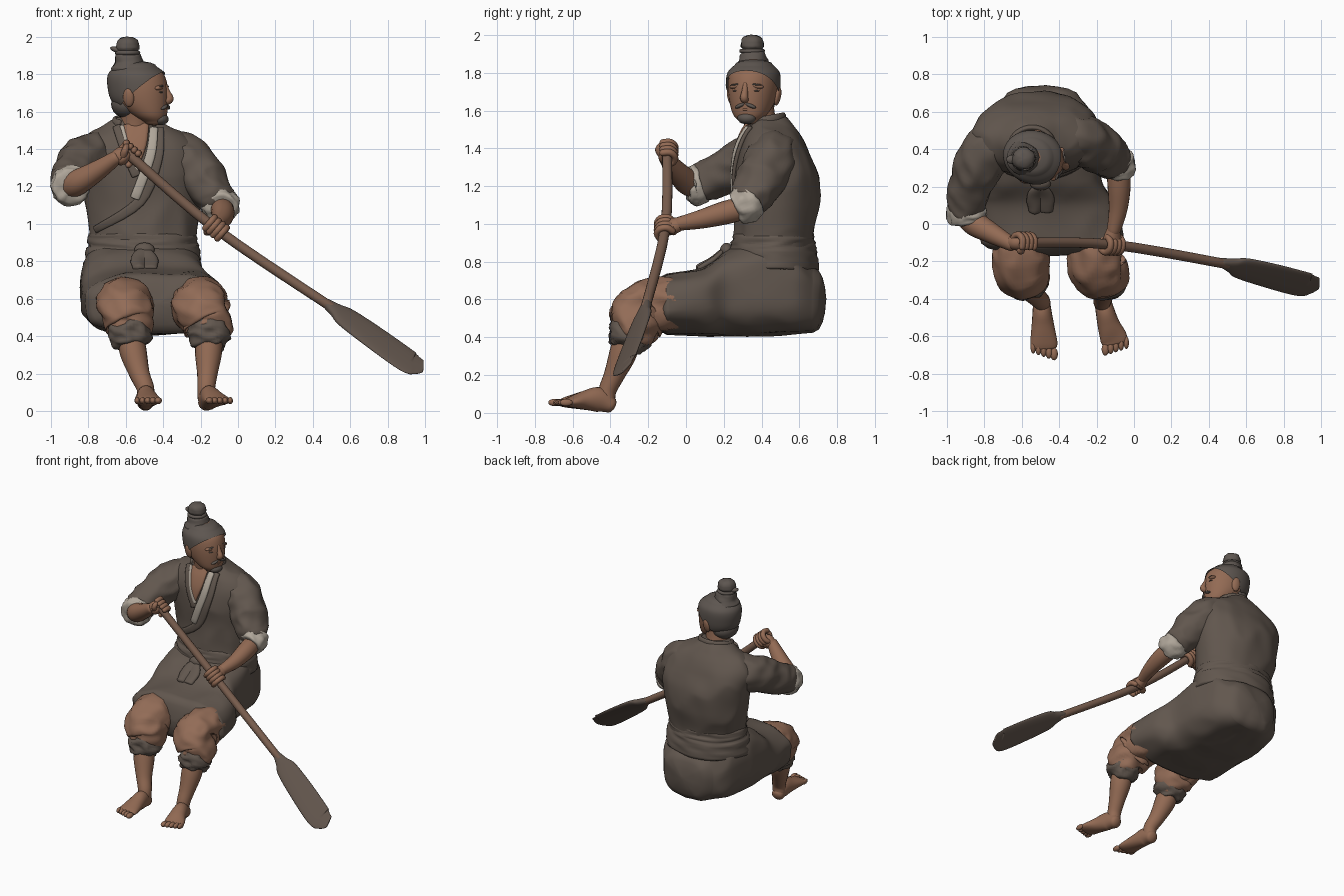
import bpy, bmesh, math
from mathutils import Vector, Matrix, noise
from mathutils.bvhtree import BVHTree

if "Cube" in bpy.data.objects:
    bpy.data.objects.remove(bpy.data.objects["Cube"])

X, Y, Z = Vector((1, 0, 0)), Vector((0, 1, 0)), Vector((0, 0, 1))


def material(name, *rgb):
    mat = bpy.data.materials.new(name)
    mat.use_nodes = True
    mat.diffuse_color = (*rgb, 1)
    mat.node_tree.nodes["Principled BSDF"].inputs["Base Color"].default_value = (*rgb, 1)
    return mat


cloth = material("dark cloth", .12, .094, .076)
hair = material("grey hair", .11, .092, .08)
skin = material("tanned skin", .29, .145, .088)
trouser = material("brown trousers", .29, .15, .095)
linen = material("pale linen", .43, .38, .32)
wood = material("handle wood", .19, .11, .075)
blade_wood = material("worn blade wood", .12, .09, .072)


def finish(name, bm, mat):
    bmesh.ops.recalc_face_normals(bm, faces=bm.faces)
    for face in bm.faces:
        face.smooth = True
    mesh = bpy.data.meshes.new(name)
    bm.to_mesh(mesh)
    bm.free()
    mesh.materials.append(mat)
    obj = bpy.data.objects.new(name, mesh)
    bpy.context.collection.objects.link(obj)
    return obj


def resample(points, steps):
    """Catmull-Rom through points of any dimension."""
    rows = [Vector(p) for p in points]
    last, out = len(rows) - 1, []
    for i in range(last):
        a, b, c, d = (rows[min(max(j, 0), last)] for j in range(i - 1, i + 3))
        for k in range(steps):
            t = k / steps
            out.append(b + ((c - a) * t + (a * 2 - b * 5 + c * 4 - d) * t ** 2
                            + (b * 3 - a - c * 3 + d) * t ** 3) / 2)
    return out + [rows[-1]]


def tube(name, points, mat, ref=Z, axis=None, n=20, steps=5, cap=.6, power=2,
         folds=0, grain=(9, 9, 9), matrix=Matrix(), cut=None):
    """Loft of ellipses; a point is x, y, z, half width and optionally half depth."""
    rows = resample([p if len(p) > 4 else (*p, p[-1]) for p in points], steps)
    centres = [Vector(r[:3]) for r in rows]
    rings = []
    for i, r in enumerate(rows):
        t = axis or (centres[min(i + 1, len(rows) - 1)] - centres[max(i - 1, 0)]).normalized()
        u = t.cross(ref).normalized()
        rings.append((centres[i], u * r[3], u.cross(t) * r[4], t * min(r[3], r[4]) * cap))
    dome = [math.radians(a) for a in (85, 65, 45, 25)]
    first, end = rings[0], rings[-1]
    shrink = lambda g, a, s: (g[0] + g[3] * math.sin(a) * s, g[1] * math.cos(a), g[2] * math.cos(a))
    rings = [shrink(first, a, -1) for a in dome] + rings + [shrink(end, a, 1) for a in dome[::-1]]
    bm = bmesh.new()
    loops = []
    for g in rings:
        loop = []
        for k in range(n):
            c, s = math.cos(math.tau * k / n), math.sin(math.tau * k / n)
            c, s = (math.copysign(abs(q) ** (2 / power), q) for q in (c, s))
            loop.append(bm.verts.new(matrix @ (g[0] + g[1] * c + g[2] * s)))
        loops.append(loop)
    for a, b in zip(loops, loops[1:]):
        for k in range(n):
            bm.faces.new((a[k - 1], a[k], b[k], b[k - 1]))
    bm.faces.new(loops[0])
    bm.faces.new(loops[-1][::-1])
    bmesh.ops.recalc_face_normals(bm, faces=bm.faces)
    if folds:
        bm.normal_update()
        for v in bm.verts:
            p = Vector(a * b for a, b in zip(v.co, grain))
            v.co += v.normal * folds * (.5 - abs(noise.noise(p)) * 2 + noise.noise(p * 2) * .4)
    if cut:
        bmesh.ops.bisect_plane(bm, geom=bm.verts[:] + bm.edges[:] + bm.faces[:],
                               plane_co=matrix @ cut[0], plane_no=matrix.to_3x3() @ cut[1],
                               clear_outer=True)
    return finish(name, bm, mat)


def ball(name, loc, size, mat, matrix=Matrix(), turn=0, axis="X"):
    bm = bmesh.new()
    bmesh.ops.create_uvsphere(bm, u_segments=20, v_segments=12, radius=1)
    place = Matrix.Translation(loc) @ Matrix.Rotation(turn, 4, axis) @ Matrix.Diagonal((*size, 1))
    bm.transform(matrix @ place)
    return finish(name, bm, mat)


# Robe: bodice, skirt and sash
robe = dict(n=72, steps=10, folds=.012)
bodice = tube("robe_bodice", [(-.51, .46, .86, .285, .21), (-.51, .465, .95, .285, .21),
              (-.51, .485, 1.1, .31, .22), (-.515, .48, 1.26, .33, .22), (-.535, .46, 1.38, .33, .195),
              (-.54, .45, 1.46, .28, .16), (-.545, .445, 1.52, .18, .12), (-.55, .435, 1.56, .11, .095)], cloth,
              ref=Y, axis=Z, cap=.1, power=2.1, grain=(5, 5, 3), **robe)
tube("robe_skirt", [(-.435, -.1, .575, .38, .158), (-.465, .1, .59, .37, .18), (-.505, .23, .635, .335, .225),
     (-.51, .42, .665, .325, .255), (-.505, .58, .645, .285, .225), (-.49, .67, .6, .205, .17)], cloth,
     axis=Y, cap=.4, power=2.9, grain=(5, 3, 5), **robe)
tube("sash", [(-.51, .455, .76, .315, .245), (-.51, .46, .85, .305, .232), (-.51, .46, .9, .295, .222),
     (-.51, .465, .945, .285, .21)], cloth,
     ref=Y, axis=Z, cap=.1, n=64, folds=.012, grain=(4, 4, 30))
ball("sash_knot", (-.5, .215, .86), (.055, .035, .04), cloth)
for side in (-1, 1):
    tube("sash_tail", [(-.5, .2, .86, .02, .03), (-.5 + side * .025, .15, .815, .018, .045),
         (-.5 + side * .03, .07, .765, .018, .035)], cloth, ref=X, folds=.008)

# Collar strips laid on the bodice
surface = BVHTree.FromPolygons([v.co for v in bodice.data.vertices],
                               [p.vertices for p in bodice.data.polygons])


def strip(name, path, mat, lift=0.0):
    points = []
    for x, z, width in resample(path, 5):
        hit = surface.ray_cast(Vector((x, -1, z)), Y)[0]
        points.append((x, hit.y - lift, z, width, .012))
    tube(name, points, mat, ref=Y, steps=1, n=14, power=3)


strip("bare_chest", [(-.545, 1.53, .07), (-.54, 1.42, .05), (-.55, 1.3, .015)], skin)
strip("lining_right", [(-.62, 1.52, .012), (-.585, 1.4, .012), (-.54, 1.29, .012)], linen, .005)
strip("collar_right", [(-.645, 1.52, .025), (-.605, 1.4, .025), (-.545, 1.26, .025)], cloth, .006)
strip("lining_left", [(-.45, 1.51, .022), (-.47, 1.36, .026), (-.55, 1.14, .026)], linen, .01)
strip("collar_left", [(-.42, 1.51, .025), (-.43, 1.34, .025), (-.525, 1.12, .028), (-.76, .97, .02)], cloth, .004)
ring = [math.radians(a) for a in range(-40, 221, 20)]
tube("collar_back", [(-.545 + .115 * math.cos(a), .415 + .1 * math.sin(a), 1.54 + .02 * math.sin(a), .016, .03)
     for a in ring], cloth, steps=2)

# Sleeves with rolled linen cuffs, and bare forearms
sleeves = {
    "right": ([(-.7, .46, 1.36, .12), (-.8, .37, 1.35, .135), (-.87, .22, 1.28, .118), (-.9, .07, 1.21, .1)],
              [(-.89, .09, 1.215, .1), (-.895, .05, 1.205, .106), (-.89, .015, 1.2, .095)],
              [(-.91, .08, 1.19, .06), (-.86, .01, 1.22, .068), (-.76, -.05, 1.28, .055), (-.65, -.11, 1.355, .037)]),
    "left": ([(-.37, .47, 1.37, .125), (-.28, .45, 1.345, .13), (-.18, .39, 1.225, .128), (-.11, .34, 1.13, .1)],
             [(-.1, .345, 1.13, .095), (-.09, .31, 1.1, .1), (-.09, .27, 1.08, .085)],
             [(-.09, .33, 1.09, .06), (-.08, .21, 1.06, .062), (-.085, .08, 1.025, .05), (-.11, -.04, 1.0, .036)])}
for side, (sleeve, cuff, arm) in sleeves.items():
    tube(side + "_sleeve", sleeve, cloth, n=48, steps=10, folds=.014, grain=(7, 7, 9))
    tube(side + "_cuff", cuff, linen, n=40, cap=.15, folds=.012, grain=(14, 14, 14))
    tube(side + "_forearm", arm, skin)

# Paddle
grip_top, grip_low, throat = Vector((-.6, -.1, 1.385)), Vector((-.12, -.11, .975)), Vector((.5, -.215, .555))
tube("paddle_shaft", [(*grip_top, .026), (*grip_low, .027), (*throat, .026)], wood, n=16)
across = Vector((.5, .65, .5)).normalized()
run = (Vector((.95, -.335, .235)) - throat).normalized()
tube("paddle_blade", [(*(throat + run * d + across * shift), thick, wide) for d, shift, wide, thick in
     ((-.04, 0, .024, .024), (.03, 0, .045, .024), (.1, 0, .072, .02), (.3, 0, .085, .015),
      (.5, 0, .087, .011), (.55, .012, .075, .009), (.59, .035, .045, .007))],
     blade_wood, ref=across, n=24, power=2.4)


# Hands: palm, four fingers curled round the shaft, thumb
def hand(side, grip, wrist):
    along = (grip_low - grip_top).normalized()
    out = wrist - grip
    out = (out - along * out.dot(along)).normalized()
    up = along.cross(out)
    for i in range(4):
        base = grip + along * (i - 1.5) * .028
        tube(f"{side}_finger", [(*(base + (out * math.cos(a) + up * math.sin(a)) * .043), .018)
             for a in (.2, 1, 1.9, 2.8, 3.7)], skin, ref=along, n=10, steps=3, cap=1)
    tube(side + "_palm", [(*wrist, .036), (*(wrist.lerp(grip, .5)), .042, .05), (*(grip + out * .03), .046, .048)],
         skin, ref=along)
    tube(side + "_thumb", [(*(grip + out * .045 - up * .01), .02), (*(grip - up * .045 - along * .02), .019),
         (*(grip - up * .035 - out * .025 - along * .03), .015)], skin, ref=along, n=10, cap=1)


hand("right", grip_top + Vector((.01, 0, -.01)), Vector((-.66, -.1, 1.35)))
hand("left", grip_low, Vector((-.11, -.03, 1.0)))

# Legs: trousers, rolled hems, shins, feet and toes
for side, knee, hem, ankle, toe, ahead in (("right", -.605, -.575, -.495, -.48, 0), ("left", -.2, -.155, -.17, -.1, .025)):
    tube(side + "_trouser", [(knee, .02, .57, .11), (knee, -.1, .575, .14), (knee, -.23, .54, .148),
         (hem, -.27, .46, .132), (hem, -.295, .42, .105)], trouser, ref=X, n=48, steps=10, folds=.02, grain=(6, 6, 11))
    tube(side + "_hem", [(hem, -.28, .455, .108), (hem, -.3, .4, .115), (hem, -.32, .345, .088)], cloth,
         ref=X, n=40, cap=.12, folds=.018, grain=(10, 10, 22))
    tube(side + "_shin", [(hem, -.31, .4, .07), (hem * .8 + ankle * .2, -.335, .31, .072),
         (hem * .4 + ankle * .6, -.38, .2, .055), (ankle, -.415, .12, .047), (ankle, -.42, .06, .045)], skin, ref=X)
    tip = lambda t: ankle + (toe - ankle) * t
    tube(side + "_foot", [(ankle, -.4, .042, .044), (tip(.2), -.46, .07, .05, .066), (tip(.5), -.54, .066, .06, .05),
         (tip(.85), -.63 + ahead, .057, .072, .03), (tip(.95), -.66 + ahead, .054, .068, .021)], skin)
    inner = 1 if side == "right" else -1
    for i in range(5):
        ball(side + "_toe", (tip(1) + inner * (.053 - i * .028), -.695 + ahead + i * .009, .055),
             (.02 - i * .0015, .034, .019), skin)

# Head, turned to its left
head = Matrix.Translation((-.53, .355, 1.7)) @ Matrix.Rotation(math.radians(-16), 4, "Z")
tube("neck", [(-.55, .41, 1.44, .095), (-.545, .39, 1.55, .085), (-.54, .37, 1.66, .09)], skin, ref=Y)
skull = [(.085, -.155, .052, .052), (.06, -.12, .092, .09), (.015, -.05, .145, .12), (0, .03, .157, .131),
         (-.01, .1, .145, .125), (-.015, .14, .1, .09)]
shape = lambda grow: [(x, 0, z, a + grow, b + grow) for x, z, a, b in skull]
tube("head", shape(0), skin, ref=Y, axis=Z, n=32, cap=.35, matrix=head)
tube("hair", shape(.012), hair, ref=Y, axis=Z, n=48, cap=.3, matrix=head,
     cut=(Vector((.005, 0, 0)), Vector((1, 0, -1.2))))
ball("nape_hair", (-.065, 0, -.06), (.085, .1, .075), hair, head)
tube("nose", [(.146, 0, .04, .012), (.158, 0, .005, .016), (.172, 0, -.03, .021), (.16, 0, -.042, .021)],
     skin, ref=Y, n=14, cap=.8, matrix=head)
for side in (-1, 1):
    ball("brow", (.125, side * .052, .03), (.023, .042, .015), skin, head, side * -.15)
    ball("eyebrow", (.141, side * .052, .037), (.008, .034, .005), hair, head, side * -.1)
    ball("eye", (.137, side * .054, .004), (.012, .02, .004), hair, head)
    ball("ear", (-.02, side * .13, -.025), (.03, .016, .05), skin, head, side * -.2)
    ball("moustache", (.146, side * .026, -.073), (.019, .034, .011), hair, head, side * -.4)
ball("lips", (.143, 0, -.094), (.016, .024, .009), skin, head)
ball("goatee", (.122, 0, -.14), (.041, .05, .032), hair, head)

# Topknot
tube("topknot", [(-.585, .355, 1.83, .095), (-.585, .355, 1.865, .077), (-.59, .352, 1.9, .068),
     (-.59, .35, 1.92, .052), (-.59, .35, 1.94, .062), (-.59, .35, 1.965, .06)], hair, ref=Y, cap=.58, folds=.006,
     grain=(40, 40, 10))
tube("topknot_tie", [(-.59 + .056 * math.cos(a), .35 + .056 * math.sin(a), 1.915, .012)
     for a in (math.tau * k / 16 for k in range(17))], hair, n=10, steps=2)
ball("topknot_tail", (-.645, .345, 1.93), (.04, .025, .016), hair, turn=.3, axis="Y")
